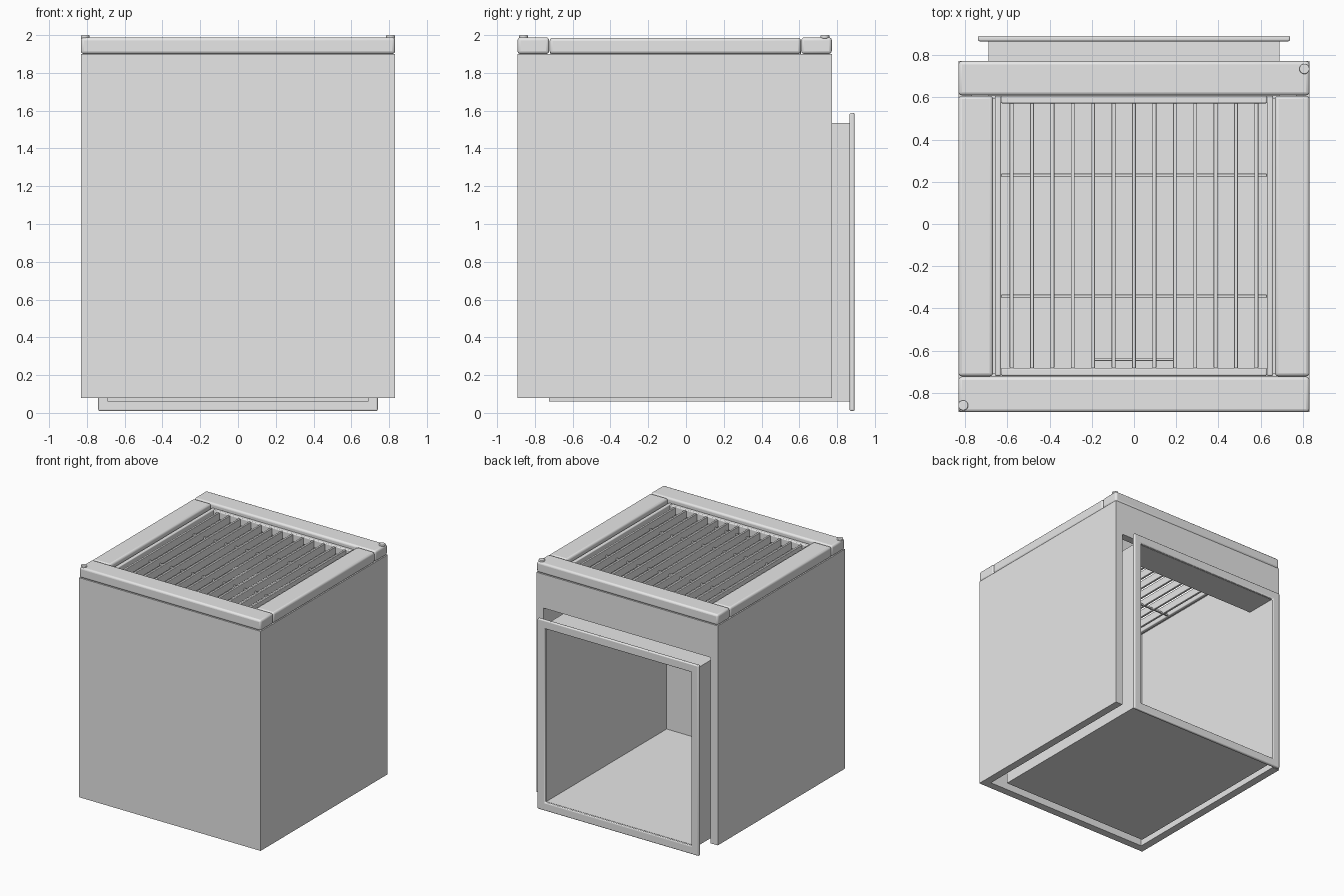
import bpy, bmesh, math

if "Cube" in bpy.data.objects:
    bpy.data.objects.remove(bpy.data.objects["Cube"])

gray = bpy.data.materials.new("light gray")
gray.diffuse_color = (0.8, 0.8, 0.8, 1)
gray.use_nodes = True
gray.node_tree.nodes["Principled BSDF"].inputs["Base Color"].default_value = gray.diffuse_color


def finish(name, bm, bevel=0, segments=3):
    me = bpy.data.meshes.new(name)
    bmesh.ops.recalc_face_normals(bm, faces=bm.faces)
    bm.to_mesh(me)
    bm.free()
    me.materials.append(gray)
    ob = bpy.data.objects.new(name, me)
    bpy.context.collection.objects.link(ob)
    if bevel:
        mod = ob.modifiers.new("rounded edges", 'BEVEL')
        mod.width = bevel
        mod.segments = segments
        bpy.context.view_layer.objects.active = ob
        ob.select_set(True)
        bpy.ops.object.shade_smooth_by_angle(angle=math.radians(35))
        ob.select_set(False)
    return ob


def add_box(bm, x, y, z):
    """Add a box from (low, high) ranges."""
    v = bmesh.ops.create_cube(bm, size=1)["verts"]
    for p in v:
        p.co = [r[0] if c < 0 else r[1] for c, r in zip(p.co, (x, y, z))]


def boxes(name, parts, bevel=0):
    bm = bmesh.new()
    for p in parts:
        add_box(bm, *p)
    return finish(name, bm, bevel)


def both(x0, x1):
    return (-x1, -x0), (x0, x1)


def frame(name, outer_x, inner_x, oz, iz, y, bevel=0):
    """Rectangular ring facing the back."""
    bm = bmesh.new()

    def loop(x, z, yy):
        return [bm.verts.new((a, yy, b)) for a, b in
                ((-x, z[0]), (x, z[0]), (x, z[1]), (-x, z[1]))]
    rings = [loop(outer_x, oz, y[0]), loop(outer_x, oz, y[1]),
             loop(inner_x, iz, y[1]), loop(inner_x, iz, y[0])]
    for a, b in zip(rings, rings[1:] + rings[:1]):
        for i in range(4):
            j = (i + 1) % 4
            bm.faces.new((a[i], a[j], b[j], b[i]))
    return finish(name, bm, bevel)


# Outer cabinet: front, sides and a back header above the large opening
W, F, B, T = 0.832, -0.892, 0.772, 0.065
bm = bmesh.new()
plan = [(-W, B), (-W, F), (W, F), (W, B), (W - T, B), (W - T, F + T), (-W + T, F + T), (-W + T, B)]
base = bm.faces.new([bm.verts.new((x, y, 0.08)) for x, y in plan])
top = bmesh.ops.extrude_face_region(bm, geom=[base])["geom"]
for v in top:
    if isinstance(v, bmesh.types.BMVert):
        v.co.z = 1.9
finish("cabinet_walls", bm)
boxes("back_header", [((-W + T, W - T), (B - T, B), (1.62, 1.9))])

# Top trim planks with rounded edges
for name, y in (("front_trim", (F, -0.724)), ("back_trim", (0.61, B))):
    boxes(name, [((-W, W), y, (1.9, 1.988))], 0.016)
for name, x in zip(("left_trim", "right_trim"), both(0.668, W)):
    boxes(name, [(x, (-0.722, 0.608), (1.9, 1.986))], 0.016)

# Round caps on two opposite trim corners
for name, x, y in (("front_cap", -0.81, -0.86), ("back_cap", 0.808, 0.735)):
    bm = bmesh.new()
    bmesh.ops.create_cone(bm, cap_ends=True, segments=20, radius1=0.024,
                          radius2=0.024, depth=0.018)
    for v in bm.verts:
        v.co.x, v.co.y, v.co.z = v.co.x + x, v.co.y + y, v.co.z + 1.991
        v.co.x = max(-W, min(W, v.co.x))
    finish(name, bm, 0.005)

# Inner chamber
D, t = 0.69, 0.018
boxes("chamber_floor", [((-D, D), (-0.724, 0.61), (0.06, 0.078))])
boxes("chamber_front", [((-D, D), (-0.724, -0.724 + t), (0.078, 1.9))])
boxes("chamber_sides", [(x, (-0.724 + t, 0.61), (0.078, 1.9)) for x in both(D - t, D)])
boxes("chamber_back", [((-D + t, D - t), (0.61 - t, 0.61), (1.536, 1.9))])

# Rear collar and its rounded flange
frame("rear_collar", D, D - t, (0.06, 1.536), (0.078, 1.518), (0.61, 0.87))
frame("rear_flange", 0.74, D - t, (0.01, 1.588), (0.078, 1.518), (0.866, 0.892), 0.008)

# Grille border
boxes("grille_border",
      [(x, (-0.72, 0.608), (1.89, 1.955)) for x in both(0.63, 0.66)] +
      [((-0.63, 0.63), y, (1.89, 1.955)) for y in ((-0.72, -0.682), (0.572, 0.608))], 0.007)

# Vertical slats
boxes("grille_slats", [((i * 0.0967 - 0.009, i * 0.0967 + 0.009), (-0.684, 0.574), (1.885, 1.95))
                       for i in range(-6, 7)], 0.004)

# Cross rods under the slats, with one short rod near the front
boxes("cross_rods", [((-h, h), (y - 0.007, y + 0.007), (1.89, 1.905))
                     for h, y in ((0.63, 0.232), (0.63, -0.342), (0.19, -0.642))], 0.003)
